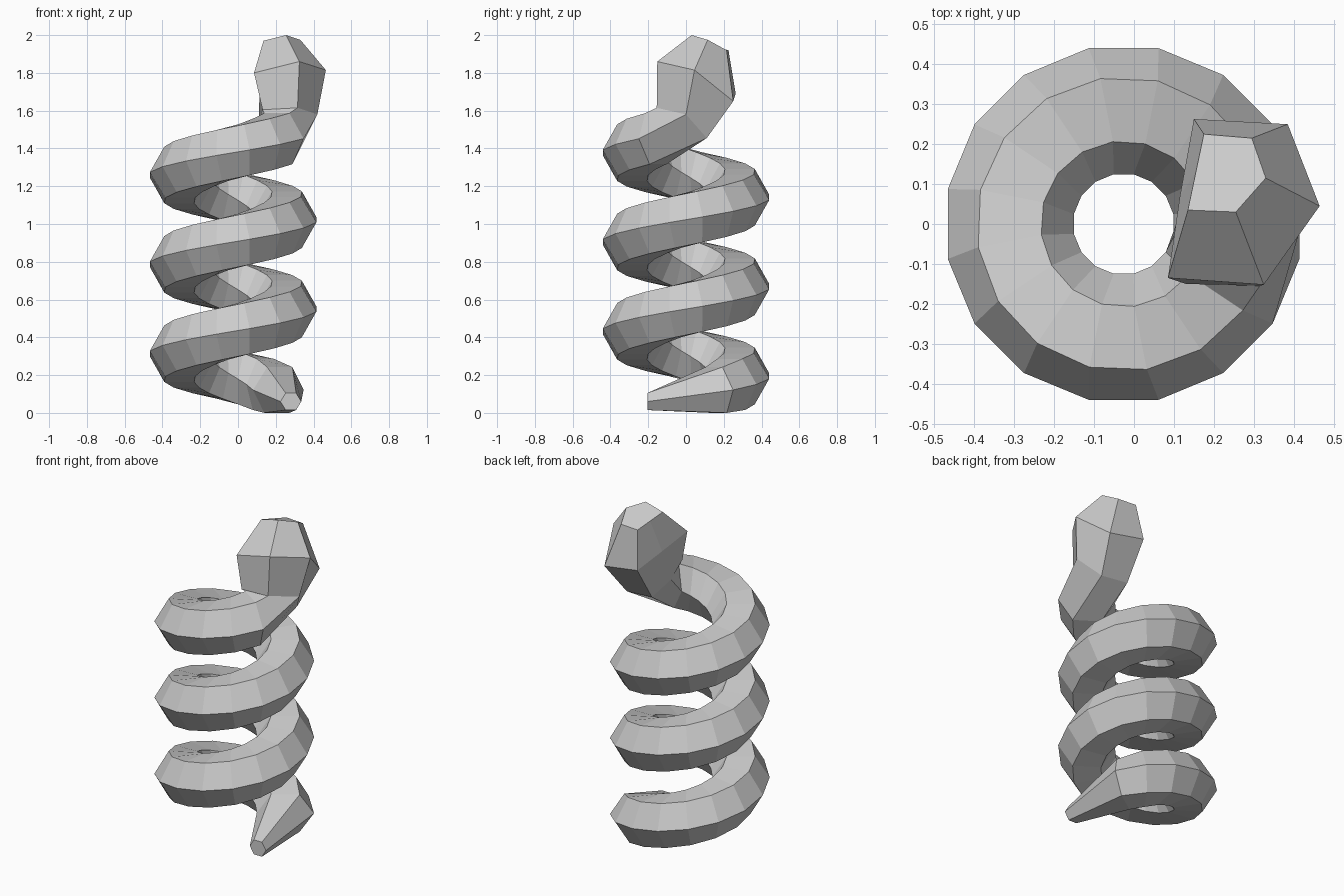
import bpy, bmesh
from math import cos, sin, radians

if "Cube" in bpy.data.objects:
    bpy.data.objects.remove(bpy.data.objects["Cube"])

CX, R, HEX, PITCH = -0.026, 0.288, 0.161, 0.473


def coil_ring(deg, half_h):
    """Hexagonal section of the coil, leaning slightly back along the path."""
    ring = []
    z0 = 0.077 + PITCH * deg / 360
    for k in range(6):
        t = radians(60 * k)
        r = R + HEX * cos(t)
        s = sin(t) / sin(radians(60))
        a = radians(deg)
        back = 0.014 * s
        ring.append((CX + r * cos(a) + back * sin(a), r * sin(a) - back * cos(a), z0 + half_h * s))
    return ring


# tail tip
rings = [[(0.28 + 0.055 * cos(radians(60 * k)), -0.205, 0.06 + 0.052 * sin(radians(60 * k)))
          for k in range(6)]]

# coils: 16 sections per turn
for i in range(46):
    rings.append(coil_ring(33.75 + 22.5 * i, 0.121 if i == 0 else 0.135))

# neck, widest part of the head, and snout
rings += [
    [(0.42, 0.0, 1.58), (0.315, -0.155, 1.615), (0.13, -0.15, 1.605),
     (0.11, -0.01, 1.54), (0.15, 0.12, 1.47), (0.33, 0.11, 1.455)],
    [(0.465, 0.045, 1.815), (0.325, -0.152, 1.86), (0.085, -0.135, 1.80),
     (0.115, 0.07, 1.745), (0.15, 0.263, 1.69), (0.385, 0.25, 1.65)],
    [(0.33, 0.115, 1.975), (0.255, 0.03, 2.0), (0.135, 0.035, 1.97),
     (0.155, 0.13, 1.945), (0.175, 0.225, 1.92), (0.295, 0.215, 1.92)],
]

# skin the sections into one closed body
bm = bmesh.new()
loops = [[bm.verts.new(p) for p in ring] for ring in rings]
for a, b in zip(loops, loops[1:]):
    for k in range(6):
        n = (k + 1) % 6
        bm.faces.new((a[k], a[n], b[n], b[k]))
bm.faces.new(loops[0])
bm.faces.new(loops[-1])
bmesh.ops.recalc_face_normals(bm, faces=bm.faces)

mesh = bpy.data.meshes.new("coiled_snake")
bm.to_mesh(mesh)
bm.free()
bpy.context.collection.objects.link(bpy.data.objects.new("coiled_snake", mesh))
